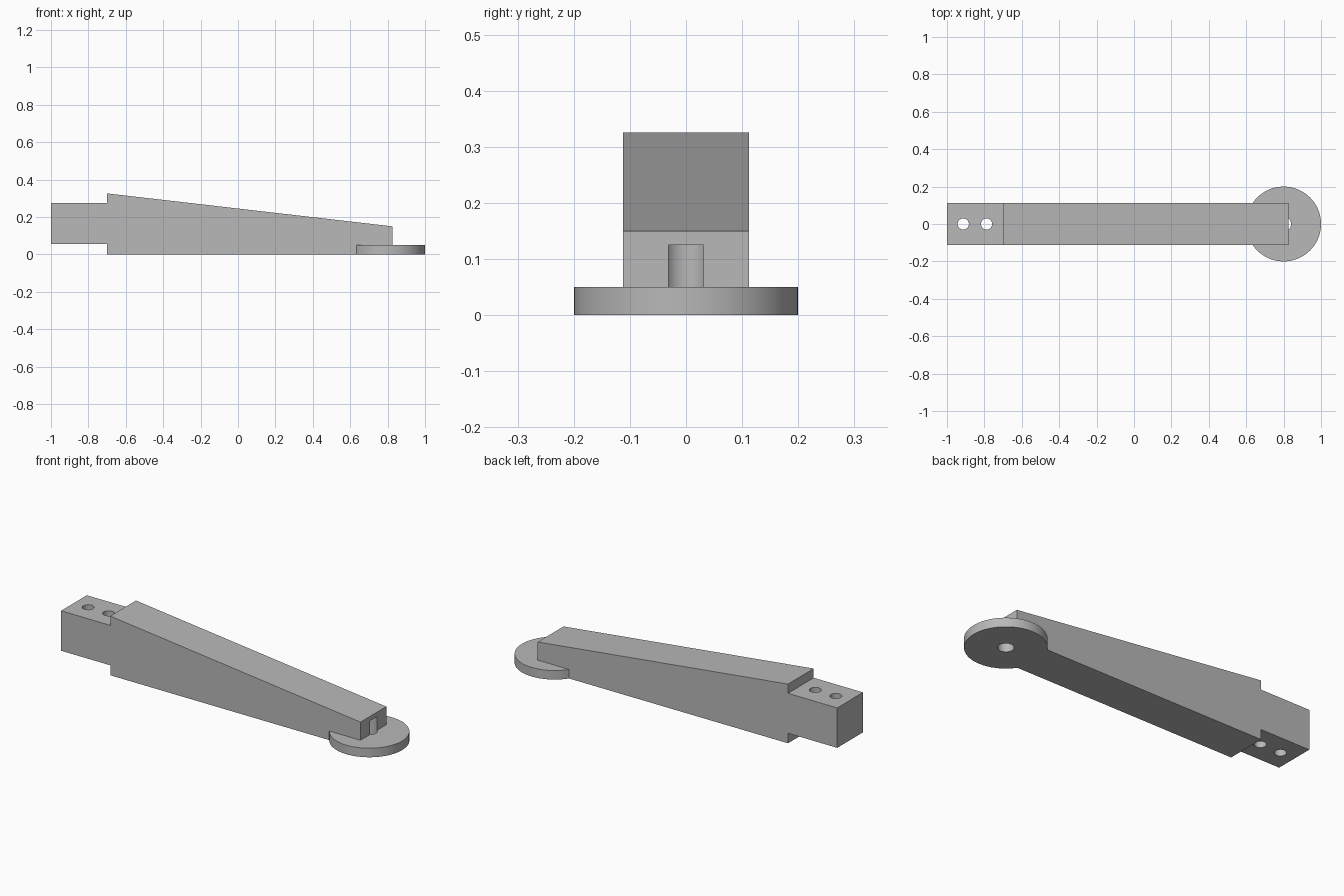
import bpy
import bmesh
import math

if "Cube" in bpy.data.objects:
    bpy.data.objects.remove(bpy.data.objects["Cube"], do_unlink=True)

HALF_WIDTH = 0.112
PIVOT_X = 0.8

grey = bpy.data.materials.new("plain grey")
grey.use_nodes = True
grey.diffuse_color = (0.48, 0.48, 0.48, 1)
grey.node_tree.nodes["Principled BSDF"].inputs["Base Color"].default_value = grey.diffuse_color


def extrude_profile(name, points):
    """Extrude an x-z outline across the arm's width."""
    bm = bmesh.new()
    face = bm.faces.new([bm.verts.new((x, -HALF_WIDTH, z)) for x, z in points])
    side = bmesh.ops.extrude_face_region(bm, geom=[face])["geom"]
    verts = [v for v in side if isinstance(v, bmesh.types.BMVert)]
    bmesh.ops.translate(bm, verts=verts, vec=(0, 2 * HALF_WIDTH, 0))
    bmesh.ops.recalc_face_normals(bm, faces=bm.faces)
    mesh = bpy.data.meshes.new(name)
    bm.to_mesh(mesh)
    bm.free()
    obj = bpy.data.objects.new(name, mesh)
    bpy.context.collection.objects.link(obj)
    obj.data.materials.append(grey)
    return obj


def cylinder(name, x, radius, bottom, top, sides):
    bpy.ops.mesh.primitive_cylinder_add(
        vertices=sides, radius=radius, depth=top - bottom,
        location=(x, 0, (bottom + top) / 2))
    obj = bpy.context.object
    obj.name = name
    obj.data.materials.append(grey)
    return obj


def combine(target, tool, operation):
    """Apply a boolean and discard the tool."""
    tool.hide_render = True
    mod = target.modifiers.new(tool.name, "BOOLEAN")
    mod.object = tool
    mod.operation = operation
    mod.solver = "EXACT"
    bpy.ops.object.select_all(action="DESELECT")
    bpy.context.view_layer.objects.active = target
    target.select_set(True)
    bpy.ops.object.modifier_apply(modifier=mod.name)
    bpy.data.objects.remove(tool, do_unlink=True)


# Tapered arm with a stepped tail block
arm = extrude_profile("tapered_arm", [
    (-1, 0.055), (-0.7, 0.055), (-0.7, 0), (0.825, 0),
    (0.825, 0.15), (-0.7, 0.326), (-0.7, 0.275), (-1, 0.275)])

# Round foot merged with the tip of the arm
combine(arm, cylinder("round_foot", PIVOT_X, 0.2, 0, 0.05, 96), "UNION")

# Blind pivot hole from below, breaking out through the tip
combine(arm, cylinder("pivot_hole", PIVOT_X, 0.04, -0.1, 0.125, 48), "DIFFERENCE")

# Two bolt holes through the tail
for x in (-0.913, -0.788):
    combine(arm, cylinder("bolt_hole", x, 0.03, -0.1, 0.5, 48), "DIFFERENCE")

arm.select_set(True)
bpy.context.view_layer.objects.active = arm
bpy.ops.object.shade_smooth_by_angle(angle=math.radians(30))
